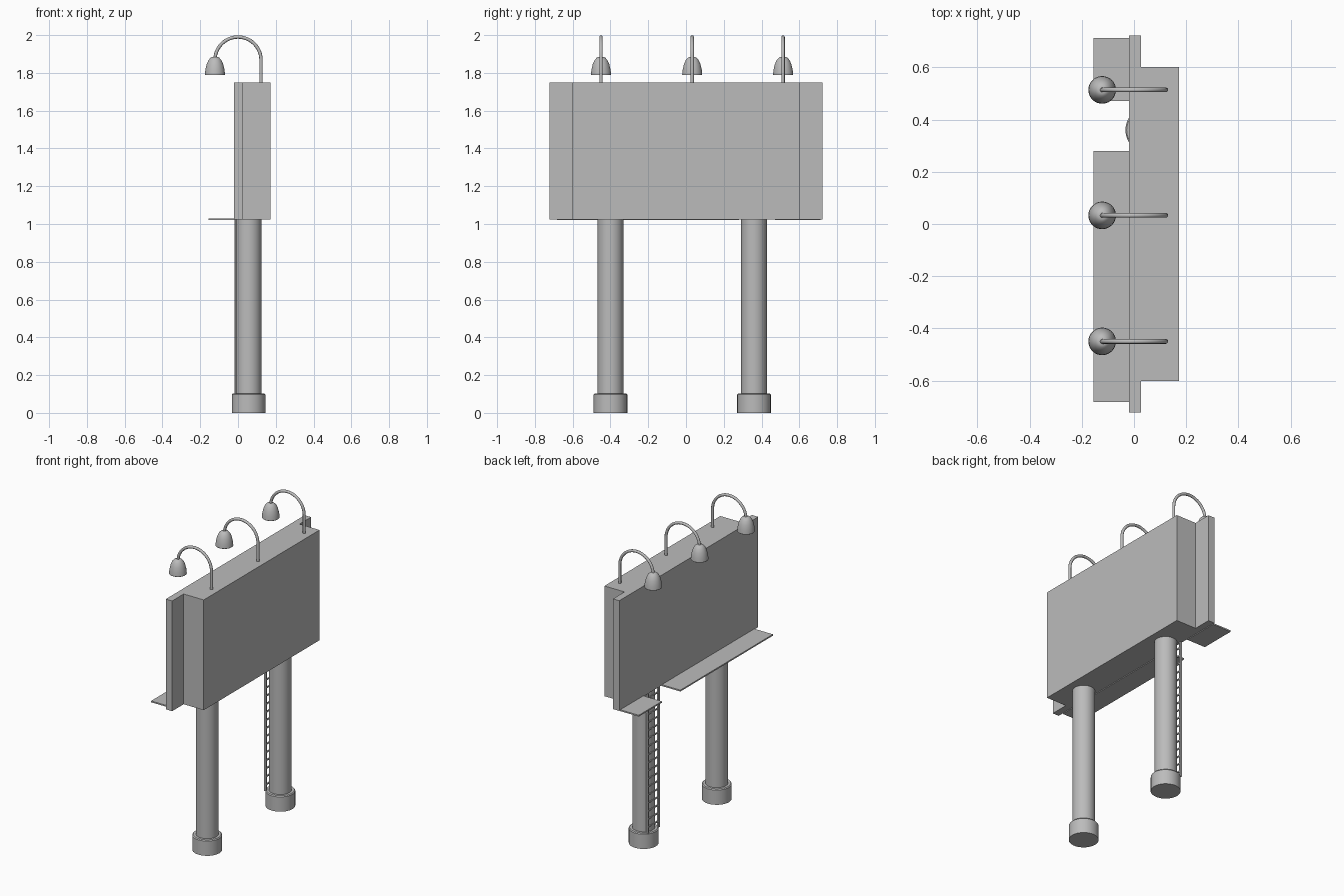
import bpy, bmesh
from math import pi, cos, sin, radians
from mathutils import Vector

cube = bpy.data.objects.get("Cube")
if cube:
    bpy.data.objects.remove(cube, do_unlink=True)

grey = bpy.data.materials.new("plain grey")
grey.use_nodes = True
COLOUR = (0.5, 0.5, 0.5, 1)
grey.diffuse_color = COLOUR
grey.node_tree.nodes["Principled BSDF"].inputs["Base Color"].default_value = COLOUR


def finish(name, bm, smooth=False):
    bmesh.ops.recalc_face_normals(bm, faces=bm.faces)
    mesh = bpy.data.meshes.new(name)
    bm.to_mesh(mesh)
    bm.free()
    mesh.materials.append(grey)
    obj = bpy.data.objects.new(name, mesh)
    bpy.context.collection.objects.link(obj)
    if smooth:
        bpy.ops.object.select_all(action='DESELECT')
        bpy.context.view_layer.objects.active = obj
        obj.select_set(True)
        bpy.ops.object.shade_smooth_by_angle(angle=radians(35))
    return obj


def box(name, x, y, z):
    bm = bmesh.new()
    bmesh.ops.create_cube(bm, size=1)
    for v in bm.verts:
        v.co = [lo + (c + 0.5) * (hi - lo) for c, (lo, hi) in zip(v.co, (x, y, z))]
    return finish(name, bm)


def lathe(name, profile, x, y, sides=32):
    """Turn (radius, height) pairs around a vertical axis and cap both ends."""
    bm = bmesh.new()
    rings = [[bm.verts.new((x + r * cos(2 * pi * i / sides),
                            y + r * sin(2 * pi * i / sides), z))
              for i in range(sides)] for r, z in profile]
    for a, b in zip(rings, rings[1:]):
        for i in range(sides):
            j = (i + 1) % sides
            bm.faces.new((a[i], a[j], b[j], b[i]))
    bm.faces.new(rings[0])
    bm.faces.new(rings[-1])
    return finish(name, bm, True)


def tube(name, points, radius, sides=12):
    """Sweep a round section along a path lying in a plane of constant y."""
    bm = bmesh.new()
    pts = [Vector(p) for p in points]
    side = Vector((0, 1, 0))
    rings = []
    for i, p in enumerate(pts):
        along = (pts[min(i + 1, len(pts) - 1)] - pts[max(i - 1, 0)]).normalized()
        out = along.cross(side)
        rings.append([bm.verts.new(p + radius * (side * cos(2 * pi * k / sides)
                                                 + out * sin(2 * pi * k / sides)))
                      for k in range(sides)])
    for a, b in zip(rings, rings[1:]):
        for k in range(sides):
            j = (k + 1) % sides
            bm.faces.new((a[k], a[j], b[j], b[k]))
    bm.faces.new(rings[0])
    bm.faces.new(rings[-1])
    return finish(name, bm, True)


# Sign: wide panel and narrower deep panel, back to back
BOTTOM, TOP = 1.025, 1.75
box("wide_panel", (-0.02, 0.026), (-0.722, 0.722), (BOTTOM, TOP))
box("deep_panel", (0.026, 0.172), (-0.602, 0.602), (BOTTOM, TOP))

# Walkway with a gap for the ladder
box("long_walkway", (-0.155, -0.018), (-0.682, 0.28), (1.02, 1.029))
box("short_walkway", (-0.155, -0.018), (0.472, 0.712), (1.02, 1.029))

# Columns on round footings
for side, y in (("right", -0.4), ("left", 0.36)):
    lathe(f"{side}_column", [(0.068, 0.09), (0.068, BOTTOM)], 0.056, y)
    lathe(f"{side}_footing", [(0.089, 0), (0.089, 0.097), (0.084, 0.103)], 0.056, y)

# Ladder up to the walkway gap
for side, y in (("right", 0.303), ("left", 0.417)):
    box(f"ladder_{side}_rail", (-0.018, -0.004), (y - 0.006, y + 0.006), (0.1, 1.025))
for i in range(17):
    z = 0.14 + i * 0.053
    box(f"ladder_rung_{i + 1}", (-0.015, -0.007), (0.303, 0.417), (z - 0.004, z + 0.004))

# Three gooseneck lamps reaching over the wide panel
REACH, BEND = 0.122, 1.868
SHADE = [(0.046, 1.795), (0.051, 1.788), (0.053, 1.79), (0.051, 1.815), (0.044, 1.845),
         (0.034, 1.868), (0.023, 1.88), (0.014, 1.885)]
for i, y in enumerate((-0.45, 0.033, 0.514)):
    arc = [(REACH * cos(pi * k / 24), y, BEND + REACH * sin(pi * k / 24)) for k in range(25)]
    tube(f"lamp_arm_{i + 1}", [(REACH, y, TOP - 0.01)] + arc, 0.009)
    lathe(f"lamp_shade_{i + 1}", SHADE, -REACH, y)
